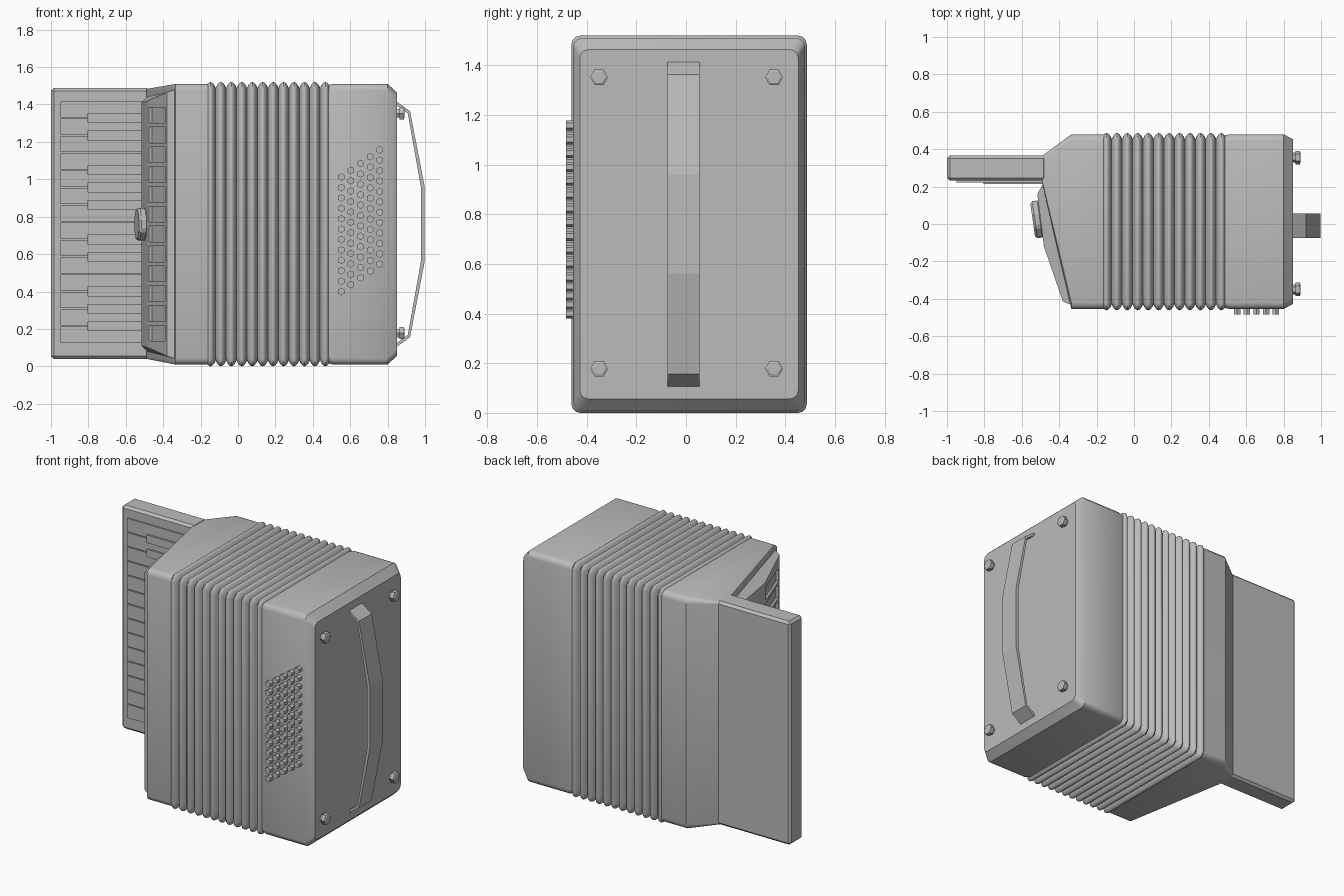
import bpy, bmesh, math
from mathutils import Matrix, Vector

cube = bpy.data.objects.get("Cube")
if cube:
    bpy.data.objects.remove(cube, do_unlink=True)

grey = bpy.data.materials.new("plain grey")
grey.use_nodes = True
GREY = (0.5, 0.5, 0.5, 1)
grey.diffuse_color = GREY
grey.node_tree.nodes["Principled BSDF"].inputs["Base Color"].default_value = GREY

CY, CZ = 0.0125, 0.76  # centre line of the main body


def finish(name, bm, bevel=0, segments=1, smooth=False):
    """Turn a bmesh into a named object, with optional bevel and smoothing."""
    bmesh.ops.recalc_face_normals(bm, faces=bm.faces)
    mesh = bpy.data.meshes.new(name)
    bm.to_mesh(mesh)
    bm.free()
    obj = bpy.data.objects.new(name, mesh)
    bpy.context.collection.objects.link(obj)
    mesh.materials.append(grey)
    if bevel:
        mod = obj.modifiers.new("Bevel", "BEVEL")
        mod.width, mod.segments = bevel, segments
        mod.limit_method, mod.angle_limit = "ANGLE", math.radians(35)
    if smooth:
        bpy.ops.object.select_all(action="DESELECT")
        obj.select_set(True)
        bpy.context.view_layer.objects.active = obj
        bpy.ops.object.shade_smooth_by_angle(angle=math.radians(35))
    return obj


def section(x, y0, y1, z0, z1, r):
    """Rounded rectangle across the x axis."""
    pts = []
    corners = [(y1 - r, z1 - r), (y0 + r, z1 - r), (y0 + r, z0 + r), (y1 - r, z0 + r)]
    for i, (cy, cz) in enumerate(corners):
        for k in range(4):
            a = math.radians(90 * i + 30 * k)
            pts.append((x, cy + r * math.cos(a), cz + r * math.sin(a)))
    return pts


def centred(x, hy, hz, r=0.035):
    return section(x, CY - hy, CY + hy, CZ - hz, CZ + hz, r)


def loft(name, sections, smooth=True):
    bm = bmesh.new()
    rings = [[bm.verts.new(p) for p in s] for s in sections]
    for a, b in zip(rings, rings[1:]):
        for i in range(len(a)):
            j = (i + 1) % len(a)
            bm.faces.new((a[i], a[j], b[j], b[i]))
    bm.faces.new(rings[0])
    bm.faces.new(rings[-1])
    return finish(name, bm, smooth=smooth)


def add_box(bm, x0, x1, y0, y1, z0, z1):
    m = Matrix.Translation(((x0 + x1) / 2, (y0 + y1) / 2, (z0 + z1) / 2))
    bmesh.ops.create_cube(bm, size=1, matrix=m @ Matrix.Diagonal((x1 - x0, y1 - y0, z1 - z0, 1)))


def add_rod(bm, centre, radius, depth, axis, sides=6, top=None):
    turn = Matrix.Rotation(math.pi / 2, 4, axis)
    bmesh.ops.create_cone(bm, cap_ends=True, segments=sides, radius1=radius,
                          radius2=top or radius, depth=depth,
                          matrix=Matrix.Translation(centre) @ turn)


# Bass casing with a chamfered end
loft("bass_casing", [centred(0.48, 0.46, 0.742), centred(0.51, 0.467, 0.75),
                     centred(0.80, 0.467, 0.75), centred(0.85, 0.44, 0.704)])

# Treble casing tapering towards the keyboard
loft("treble_casing", [centred(-0.155, 0.467, 0.75), centred(-0.335, 0.467, 0.75),
                       section(-0.49, 0.214, 0.365, 0.04, 1.483, 0.015)])

# Pleated bellows
FOLDS, STEPS, X0, X1 = 12, 8, -0.175, 0.495
rings = []
for i in range(FOLDS * STEPS + 1):
    bulge = 0.032 * abs(math.sin(math.pi * i / STEPS)) ** 0.8
    x = X0 + (X1 - X0) * i / (FOLDS * STEPS)
    rings.append(centred(x, 0.442 + bulge, 0.728 + bulge))
loft("bellows", rings)

# Keyboard bed
bm = bmesh.new()
add_box(bm, -1.0, -0.47, 0.232, 0.365, 0.04, 1.487)
finish("keyboard_bed", bm, bevel=0.015)

# White keys, with black keys in groups of two and three
whites, blacks = bmesh.new(), bmesh.new()
TOP, PITCH = 1.42, 0.0927
for i, mark in enumerate("BB-BBB-BB-BBB-"):
    z = TOP - PITCH * (i + 1)
    add_box(whites, -0.95, -0.485, 0.223, 0.24, z + 0.003, z + PITCH - 0.003)
    if mark == "B":
        add_box(blacks, -0.805, -0.485, 0.213, 0.24, z - 0.026, z + 0.026)
finish("white_keys", whites)
finish("black_keys", blacks)

# Treble grille: outline in plan, with bottom and top heights
outline = [(-0.487, 0.214, 0.08, 1.44), (-0.517, 0.16, 0.11, 1.41), (-0.482, -0.12, 0.10, 1.42),
           (-0.38, -0.415, 0.055, 1.465), (-0.335, -0.432, 0.04, 1.48)]
bm = bmesh.new()
low = [bm.verts.new((x, y, z0)) for x, y, z0, z1 in outline]
high = [bm.verts.new((x, y, z1)) for x, y, z0, z1 in outline]
bm.faces.new(low)
bm.faces.new(high)
for i in range(len(outline)):
    j = (i + 1) % len(outline)
    bm.faces.new((low[i], low[j], high[j], high[i]))
grille = finish("treble_grille", bm)

# Row of slots sunk into the grille
bm = bmesh.new()
slope = Matrix.Translation((-0.431, -0.268, 0)) @ Matrix.Rotation(math.atan2(0.102, 0.295), 4, "Z")
SLOTS, GAP = 12, 0.106
for i in range(SLOTS):
    z = CZ + (i - (SLOTS - 1) / 2) * GAP
    size = Matrix.Diagonal((0.03, 0.27, GAP - 0.022, 1))
    bmesh.ops.create_cube(bm, size=1, matrix=slope @ Matrix.Translation((0, 0, z)) @ size)
cutter = finish("slot_cutter", bm)
cutter.hide_render = True
cutter.hide_viewport = True
cut = grille.modifiers.new("Slots", "BOOLEAN")
cut.operation, cut.solver, cut.object = "DIFFERENCE", "EXACT", cutter

# Register switch on the grille
bm = bmesh.new()
place = Matrix.Translation((-0.517, 0.025, CZ)) @ Matrix.Rotation(math.radians(8), 4, "Z")
shape = Matrix.Diagonal((1, 1.08, 0.95, 1)) @ Matrix.Rotation(math.pi / 2, 4, "Y")
bmesh.ops.create_cone(bm, cap_ends=True, segments=8, radius1=0.1, radius2=0.1, depth=0.05,
                      matrix=place @ shape @ Matrix.Rotation(math.pi / 8, 4, "Z"))
finish("register_switch", bm, bevel=0.012)

# Bass buttons: slanted columns of hexagonal studs
bm = bmesh.new()
for col in range(5):
    for row in range(12):
        x, z = 0.552 + 0.0515 * col, 0.4 + 0.0365 * col + 0.0556 * row
        add_rod(bm, (x, -0.462, z), 0.02, 0.044, "X")
finish("bass_buttons", bm)

# Hexagonal feet on the bass end, each with a wider tip
bm = bmesh.new()
for y in (-0.35, 0.355):
    for z in (0.178, 1.352):
        add_rod(bm, (0.855, y, z), 0.026, 0.03, "Y")
        add_rod(bm, (0.875, y, z), 0.036, 0.024, "Y")
        add_rod(bm, (0.888, y, z), 0.036, 0.006, "Y", top=0.026)
finish("feet", bm)

# Hand strap: a bent band, mirrored about mid height
half = [(0.845, 0.658), (0.92, 0.604), (0.998, 0.2)]
inner = [(0.845, 0.638), (0.908, 0.592), (0.978, 0.198)]
outer = half + [(x, -z) for x, z in reversed(half)]
inner = inner + [(x, -z) for x, z in reversed(inner)]
bm = bmesh.new()
rings = []
for (xo, zo), (xi, zi) in zip(outer, inner):
    rings.append([bm.verts.new((x, y, CZ + z)) for x, y, z in
                  ((xo, -0.075, zo), (xo, 0.055, zo), (xi, 0.055, zi), (xi, -0.075, zi))])
for a, b in zip(rings, rings[1:]):
    for i in range(4):
        j = (i + 1) % 4
        bm.faces.new((a[i], a[j], b[j], b[i]))
bm.faces.new(rings[0])
bm.faces.new(rings[-1])
finish("hand_strap", bm)
